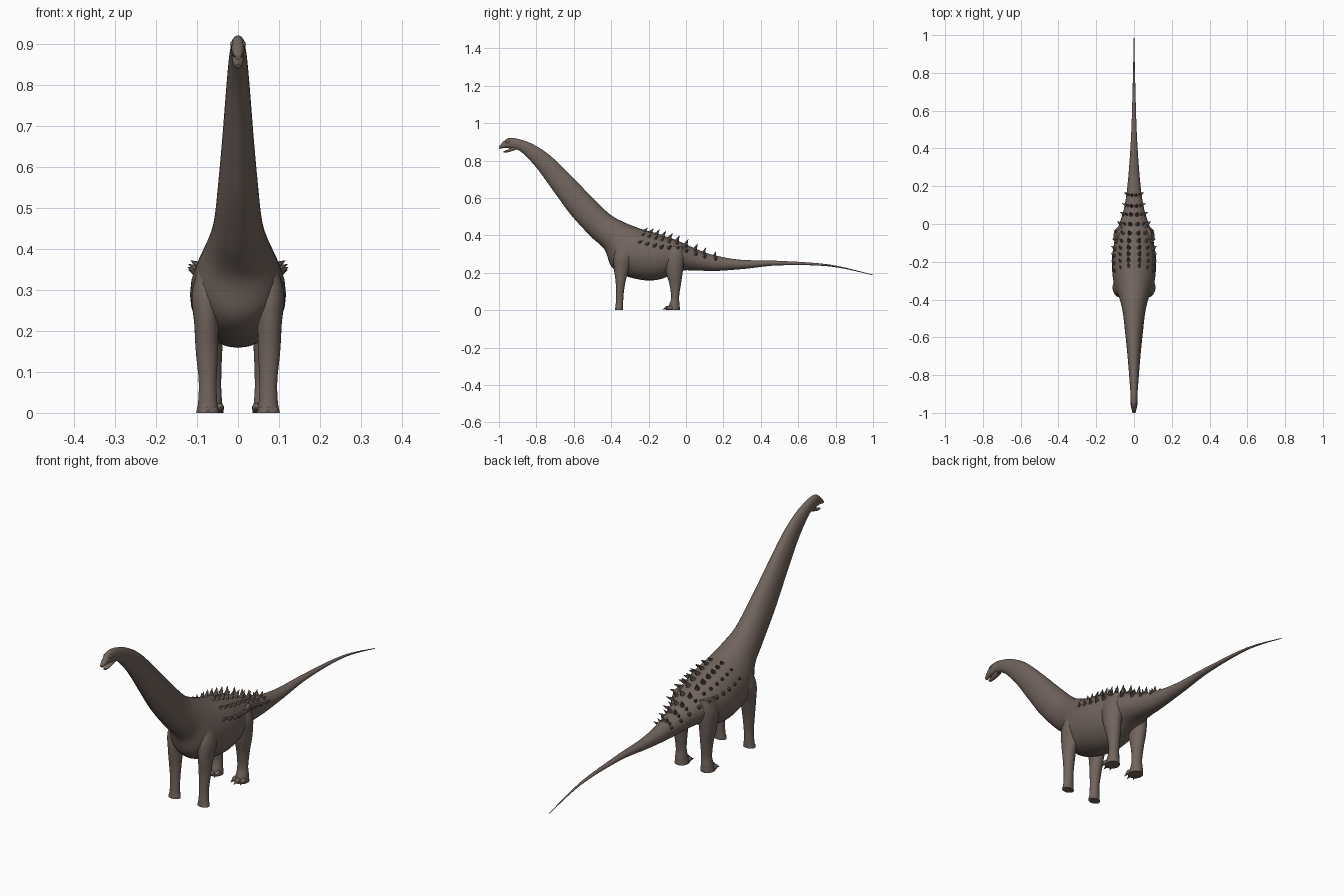
import bpy, bmesh, math
from mathutils import Vector, Matrix

cube = bpy.data.objects.get("Cube")
if cube:
    bpy.data.objects.remove(cube, do_unlink=True)

SIDES = 28
hide = bpy.data.materials.new("brown grey hide")
hide.use_nodes = True
hide_colour = (0.165, 0.127, 0.11, 1)
hide.diffuse_color = hide_colour
hide.node_tree.nodes["Principled BSDF"].inputs["Base Color"].default_value = hide_colour


def finish(bm, name, angle=60):
    """Turn a bmesh into a named, smooth shaded object."""
    bmesh.ops.recalc_face_normals(bm, faces=bm.faces)
    mesh = bpy.data.meshes.new(name)
    bm.to_mesh(mesh)
    bm.free()
    mesh.materials.append(hide)
    obj = bpy.data.objects.new(name, mesh)
    bpy.context.collection.objects.link(obj)
    bpy.ops.object.select_all(action="DESELECT")
    obj.select_set(True)
    bpy.context.view_layer.objects.active = obj
    bpy.ops.object.shade_smooth_by_angle(angle=math.radians(angle))
    return obj


def spline(stations, t):
    """Smooth interpolation through a list of equal length tuples."""
    last = len(stations) - 1
    i = min(int(t), last - 1)
    f = t - i
    a, b, c, d = (stations[max(0, min(last, i + k))] for k in (-1, 0, 1, 2))
    return [q + f * (r - p) / 2 + f * f * (p - 2.5 * q + 2 * r - s / 2)
            + f ** 3 * (s - p + 3 * (q - r)) / 2
            for p, q, r, s in zip(a, b, c, d)]


def trunk_point(stations, t, angle):
    """Surface point; the angle runs from the spine round to the left flank."""
    ty, tz, by, bz, width = spline(stations, t)
    top, bottom = Vector((0, ty, tz)), Vector((0, by, bz))
    return ((top + bottom) / 2 + (top - bottom) / 2 * math.cos(angle)
            + Vector((width * math.sin(angle), 0, 0)))


def limb_point(stations, t, angle):
    """Surface point of an upright limb."""
    z, x, y, rx, ry = spline(stations, t)
    return Vector((x + rx * math.cos(angle), y + ry * math.sin(angle), z))


def loft(name, stations, point, steps=5):
    bm = bmesh.new()
    rings = []
    for k in range((len(stations) - 1) * steps + 1):
        rings.append([bm.verts.new(point(stations, k / steps, math.tau * j / SIDES))
                      for j in range(SIDES)])
    for a, b in zip(rings, rings[1:]):
        for j in range(SIDES):
            n = (j + 1) % SIDES
            bm.faces.new((a[j], a[n], b[n], b[j]))
    bm.faces.new(rings[0])
    bm.faces.new(rings[-1])
    return finish(bm, name)


def ball(name, centre, radii):
    bm = bmesh.new()
    bmesh.ops.create_uvsphere(bm, u_segments=12, v_segments=8, radius=1)
    bmesh.ops.transform(bm, matrix=Matrix.LocRotScale(Vector(centre), None, Vector(radii)),
                        verts=bm.verts)
    return finish(bm, name)


def add_cone(bm, base, direction, radius, length):
    direction = direction.normalized()
    turn = direction.to_track_quat("Z", "Y").to_matrix().to_4x4()
    place = Matrix.Translation(base + direction * length / 2) @ turn
    bmesh.ops.create_cone(bm, cap_ends=True, segments=8, radius1=radius,
                          radius2=radius * 0.08, depth=length, matrix=place)


# Head, neck, torso and tail: top y, top z, bottom y, bottom z, half width
body = [
    (-1, .875, -.997, .862, .008), (-.983, .895, -.97, .868, .014),
    (-.957, .917, -.94, .865, .017), (-.93, .921, -.918, .861, .018),
    (-.89, .914, -.893, .854, .019), (-.82, .888, -.855, .823, .023),
    (-.73, .83, -.79, .75, .029), (-.62, .725, -.7, .625, .038),
    (-.515, .617, -.615, .51, .048), (-.41, .515, -.515, .4, .06),
    (-.335, .472, -.436, .325, .078), (-.275, .447, -.4, .235, .1),
    (-.225, .43, -.33, .186, .113), (-.17, .415, -.22, .16, .117),
    (-.11, .395, -.13, .168, .109), (-.04, .37, -.03, .21, .09),
    (.05, .33, .06, .212, .06), (.14, .297, .16, .21, .041),
    (.29, .27, .31, .221, .026), (.5, .264, .5, .24, .014),
    (.77, .244, .77, .234, .006), (1, .19, 1, .187, .001),
]
loft("body", body, trunk_point)

# Lower jaw, held slightly open
jaw = [(-.977, .85, -.974, .843, .007), (-.955, .858, -.95, .845, .011),
       (-.92, .878, -.912, .857, .015)]
loft("lower_jaw", jaw, trunk_point)

# Legs: height, x, y, x radius, y radius
front_leg = [(.36, .07, -.33, .025, .035), (.29, .077, -.335, .036, .05),
             (.22, .077, -.345, .03, .04), (.15, .076, -.35, .027, .026),
             (.08, .074, -.354, .022, .02), (.03, .074, -.356, .023, .02),
             (0, .074, -.358, .028, .021)]
hind_leg = [(.34, .06, -.06, .03, .045), (.28, .068, -.065, .04, .055),
            (.2, .07, -.062, .035, .044), (.14, .067, -.058, .028, .031),
            (.07, .065, -.058, .024, .021), (.03, .066, -.062, .027, .028),
            (0, .066, -.067, .031, .034)]

for side, sign in (("left", 1), ("right", -1)):
    for label, stations in (("front_leg", front_leg), ("hind_leg", hind_leg)):
        mirrored = [(z, x * sign, y, rx, ry) for z, x, y, rx, ry in stations]
        loft(f"{side}_{label}", mirrored, limb_point)
    ball(f"{side}_brow", (sign * .013, -.953, .9), (.006, .012, .008))

    # Toes with claws on the hind feet, blunt nails on the front feet
    claws = bmesh.new()
    for k in (-1, 0, 1):
        x = sign * .066 + k * .021
        y = -.095 + abs(k) * .01
        ball(f"{side}_hind_toe", (x, y, .012), (.011, .019, .012))
        add_cone(claws, Vector((x, y - .01, .012)), Vector((k * .2, -1, -.4)), .007, .022)
        ball(f"{side}_front_nail", (sign * .074 + k * .016, -.372 + abs(k) * .006, .008),
             (.008, .008, .008))
    finish(claws, f"{side}_hind_claws", 40)

# Rows of backswept spikes over the back and hips
spikes = bmesh.new()
COUNT = 10
for degrees, size in ((14, .034), (38, .024), (62, .03)):
    for sign in (1, -1):
        for k in range(COUNT):
            t = 12.1 + 5 * k / (COUNT - 1)
            angle = math.radians(degrees) * sign
            base = trunk_point(body, t, angle)
            outward = base - trunk_point(body, t, angle + math.pi)
            outward.normalize()
            swell = 0.6 + 0.4 * math.sin(math.pi * (k + 1) / (COUNT + 1))
            length = size * swell + .006
            lean = (outward + Vector((0, .55, 0))).normalized()
            add_cone(spikes, base - lean * .006, lean, length * .33, length)
finish(spikes, "back_spikes", 40)
